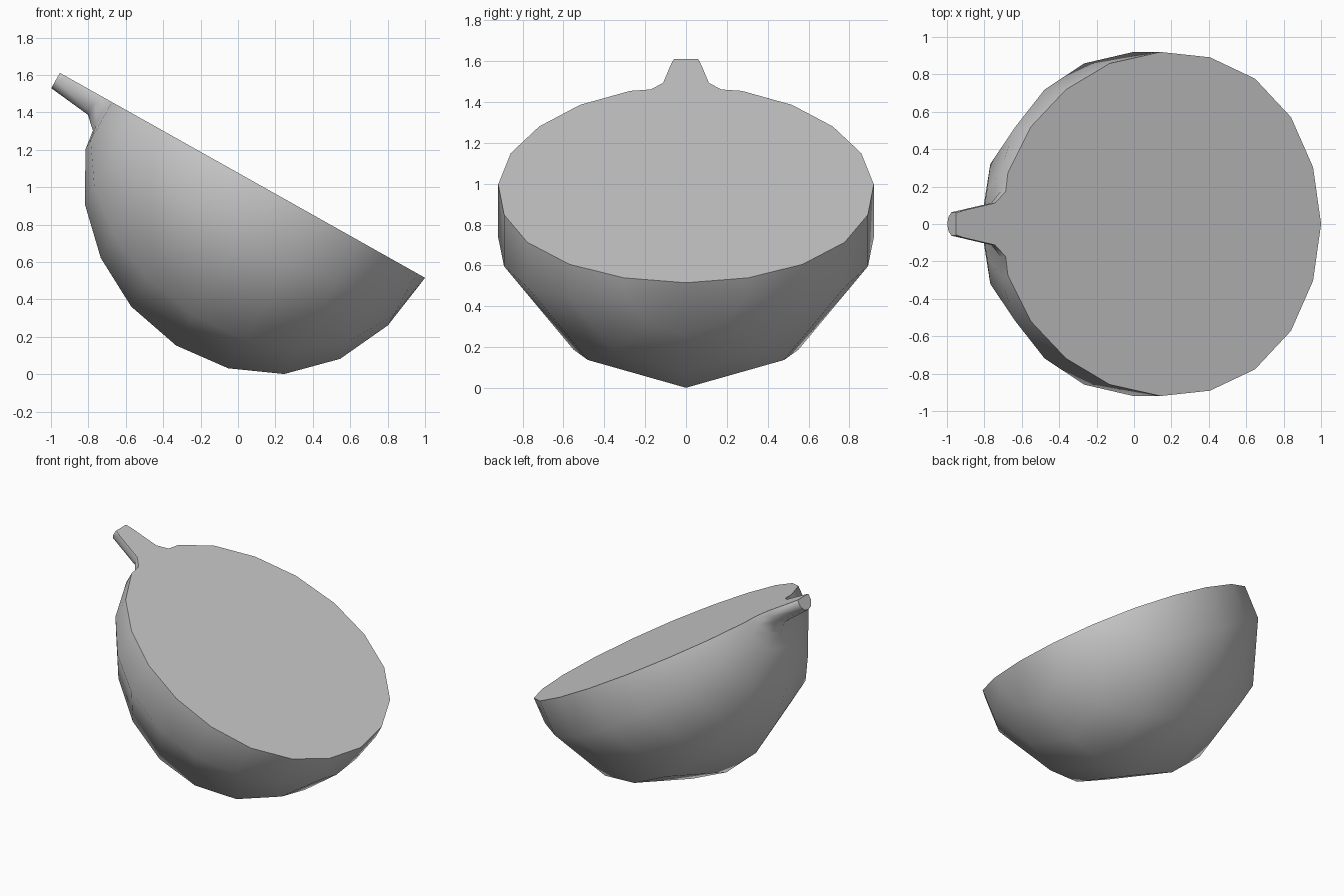
import bpy, bmesh
from math import sin, cos, radians, tau
from mathutils import Matrix

if "Cube" in bpy.data.objects:
    bpy.data.objects.remove(bpy.data.objects["Cube"])

SIDES = 10
# (position along the fruit axis, radius, drop of ring centre), stem end to base
RINGS = [(-1.092, 0.066, 0.028), (-0.852, 0.118, 0.004), (-0.787, 0.183, 0),
         (-0.773, 0.288, 0), (-0.633, 0.546, 0), (-0.417, 0.756, 0),
         (-0.148, 0.903, 0), (0.163, 0.967, 0), (0.466, 0.937, 0),
         (0.742, 0.817, 0), (0.963, 0.60, 0), (1.098, 0.319, 0)]
TIP = 1.147

# whole fruit with stem, revolved around local x
bm = bmesh.new()
rings = []
for u, r, drop in RINGS:
    rings.append([bm.verts.new((u, r * sin(tau * i / SIDES),
                                -r * cos(tau * i / SIDES) - drop))
                  for i in range(SIDES)])
for a, b in zip(rings, rings[1:]):
    for i in range(SIDES):
        j = (i + 1) % SIDES
        bm.faces.new((a[i], a[j], b[j], b[i]))
bm.faces.new(rings[0])
tip = bm.verts.new((TIP, 0, 0))
for i in range(SIDES):
    bm.faces.new((rings[-1][i], rings[-1][(i + 1) % SIDES], tip))

# slice in half lengthwise and close the flat cut face
cut = bmesh.ops.bisect_plane(bm, geom=bm.verts[:] + bm.edges[:] + bm.faces[:],
                             dist=1e-5, plane_co=(0, 0, 0), plane_no=(0, 0, 1),
                             clear_outer=True)
rim = [e for e in bm.edges if e.is_boundary]
bmesh.ops.contextual_create(bm, geom=rim)
bmesh.ops.recalc_face_normals(bm, faces=bm.faces[:])

# tilt the half so it rests on its round side
bm.transform(Matrix.Translation((0, 0, 1.0766)) @ Matrix.Rotation(radians(29.3), 4, 'Y'))

mesh = bpy.data.meshes.new("half_fruit")
bm.to_mesh(mesh)
bm.free()
fruit = bpy.data.objects.new("half_fruit", mesh)
bpy.context.collection.objects.link(fruit)
bpy.context.view_layer.objects.active = fruit
fruit.select_set(True)
bpy.ops.object.shade_smooth_by_angle(angle=radians(45))
